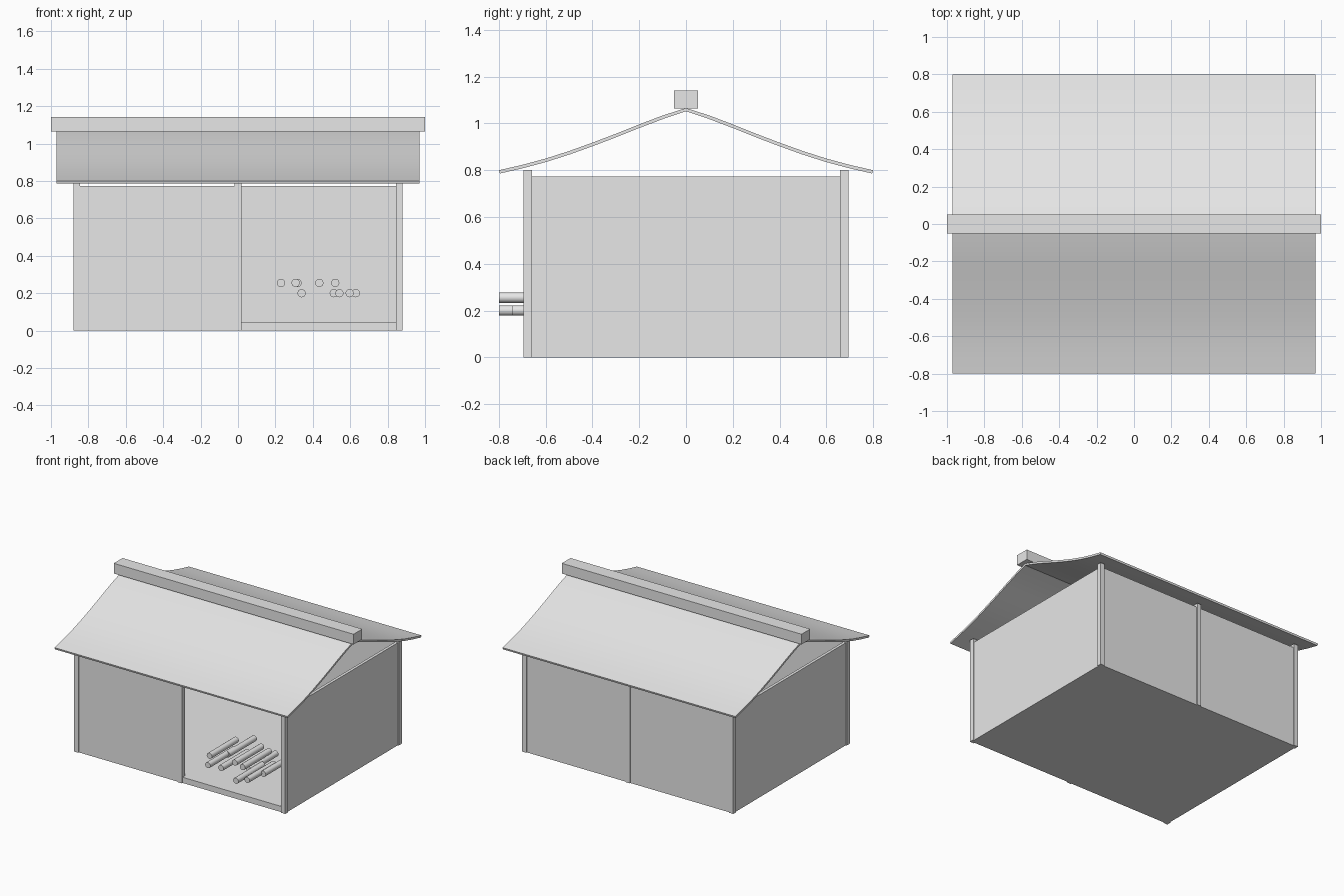
import bpy, bmesh, math

if "Cube" in bpy.data.objects:
    bpy.data.objects.remove(bpy.data.objects["Cube"])

grey = bpy.data.materials.new("plain_grey")
grey.diffuse_color = (0.8, 0.8, 0.8, 1)
grey.use_nodes = True
grey.node_tree.nodes["Principled BSDF"].inputs["Base Color"].default_value = grey.diffuse_color


def finish(name, bm, smooth=False):
    bmesh.ops.recalc_face_normals(bm, faces=bm.faces)
    me = bpy.data.meshes.new(name)
    bm.to_mesh(me)
    bm.free()
    me.materials.append(grey)
    ob = bpy.data.objects.new(name, me)
    bpy.context.collection.objects.link(ob)
    if smooth:
        bpy.ops.object.select_all(action='DESELECT')
        ob.select_set(True)
        bpy.context.view_layer.objects.active = ob
        bpy.ops.object.shade_smooth_by_angle(angle=math.radians(30))
    return ob


def box(name, x0, x1, y0, y1, z0, z1):
    bm = bmesh.new()
    bmesh.ops.create_cube(bm, size=1)
    for v in bm.verts:
        v.co = (x1 if v.co.x > 0 else x0,
                y1 if v.co.y > 0 else y0,
                z1 if v.co.z > 0 else z0)
    return finish(name, bm)


# floor slab
box("floor", -0.87, 0.87, -0.685, 0.685, 0, 0.043)

# thin walls, open front bay on the right
WALL = 0.773
box("back_wall", -0.86, 0.86, 0.665, 0.687, 0, WALL)
box("front_wall", -0.86, 0.0, -0.687, -0.665, 0, WALL)
for name, s in (("left_wall", -1), ("right_wall", 1)):
    a, b = sorted((s * 0.851, s * 0.873))
    box(name, a, b, -0.67, 0.67, 0, WALL)

# posts at the corners and the middle of front and back
for side, s in (("front", -1), ("back", 1)):
    for place, x in (("left", -0.8625), ("middle", 0.0), ("right", 0.8625)):
        y = s * 0.6765
        h = 0.0175
        box(f"{side}_{place}_post", x - h, x + h, y - h, y + h, 0, 0.8)

# curved roof sheets, mirrored front and back
KEYS = [(0, 1.066), (0.1, 1.034), (0.2, 0.996), (0.3, 0.956), (0.4, 0.918),
        (0.5, 0.882), (0.6, 0.850), (0.7, 0.823), (0.8, 0.800)]
for name, s in (("front_roof", -1), ("back_roof", 1)):
    bm = bmesh.new()
    outline = [(s * y, z) for y, z in KEYS]
    outline += [(s * (y - 0.004 * (y > 0)), z - 0.014) for y, z in reversed(KEYS)]
    rings = [[bm.verts.new((x, y, z)) for y, z in outline] for x in (-0.97, 0.97)]
    n = len(outline)
    for i in range(n):
        j = (i + 1) % n
        bm.faces.new((rings[0][i], rings[0][j], rings[1][j], rings[1][i]))
    for r in rings:
        for i in range(len(KEYS) - 1):
            bm.faces.new((r[i], r[i + 1], r[n - 2 - i], r[n - 1 - i]))
    finish(name, bm, smooth=True)

# ridge beam
box("ridge_beam", -1, 1, -0.052, 0.052, 1.065, 1.142)

# stack of logs in the open bay: x, front end y, z
LOGS = [(0.23, -0.67, 0.255), (0.308, -0.80, 0.255), (0.318, -0.58, 0.255),
        (0.435, -0.66, 0.255), (0.52, -0.69, 0.255),
        (0.34, -0.69, 0.20), (0.512, -0.60, 0.20), (0.542, -0.80, 0.20),
        (0.597, -0.745, 0.20), (0.63, -0.60, 0.20)]
LENGTH = 0.32
for i, (x, y, z) in enumerate(LOGS):
    bm = bmesh.new()
    bmesh.ops.create_cone(bm, cap_ends=True, segments=16, radius1=0.022,
                          radius2=0.022, depth=LENGTH)
    for v in bm.verts:
        v.co = (x + v.co.x, y + LENGTH / 2 + v.co.z, z + v.co.y)
    finish(f"log_{i + 1}", bm, smooth=True)
